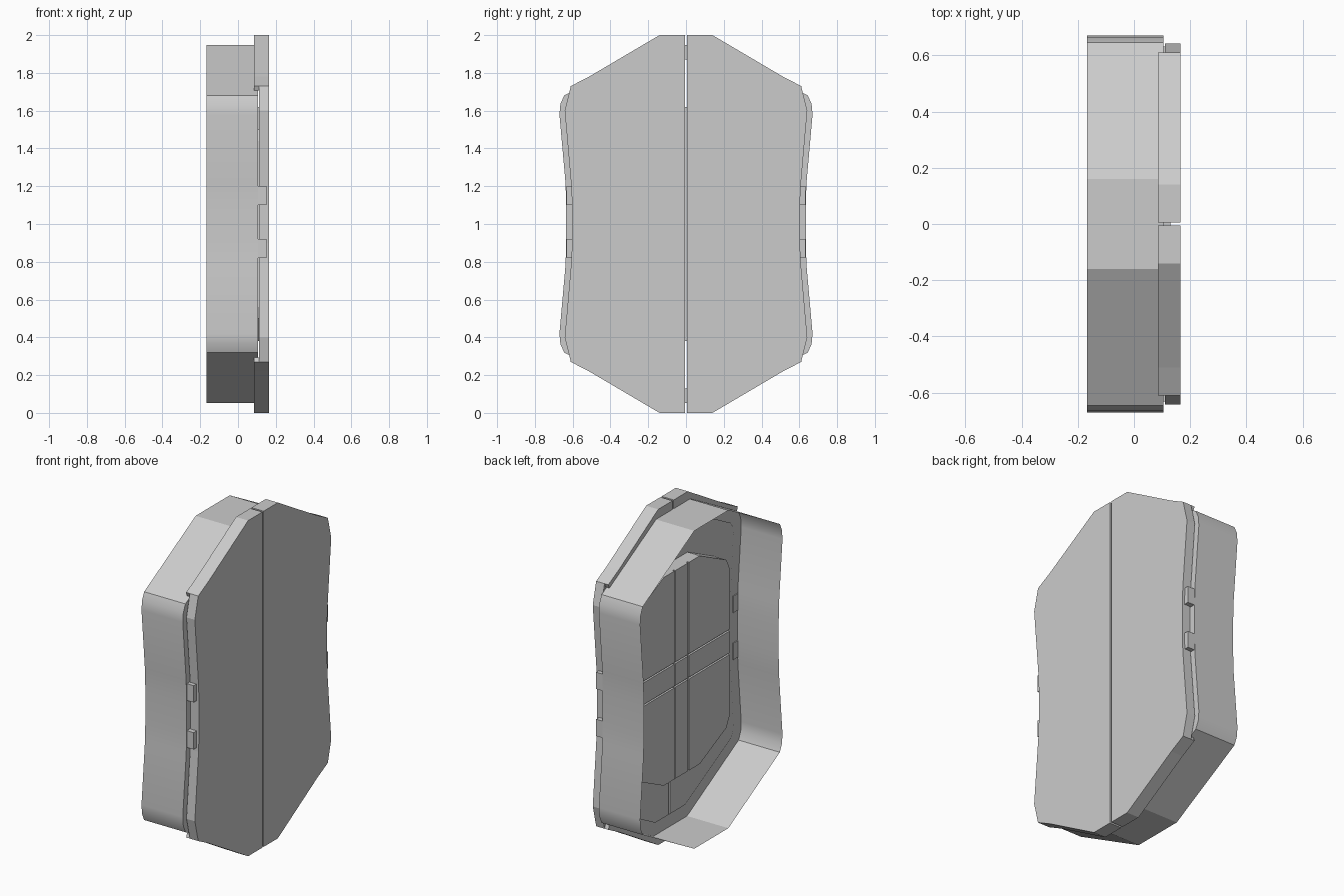
import bpy, bmesh

if "Cube" in bpy.data.objects:
    bpy.data.objects.remove(bpy.data.objects["Cube"])

def finish(name, bm, smooth=True):
    bmesh.ops.recalc_face_normals(bm, faces=bm.faces)
    me = bpy.data.meshes.new(name)
    bm.to_mesh(me)
    bm.free()
    ob = bpy.data.objects.new(name, me)
    bpy.context.collection.objects.link(ob)
    if smooth:
        bpy.ops.object.select_all(action='DESELECT')
        ob.select_set(True)
        bpy.context.view_layer.objects.active = ob
        bpy.ops.object.shade_smooth_by_angle(angle=0.4)
    return ob

def prism(bm, pts, x0, x1):
    """Solid slab with a (y, z) outline between two x depths."""
    a = [bm.verts.new((x0, y, z)) for y, z in pts]
    b = [bm.verts.new((x1, y, z)) for y, z in pts]
    bm.faces.new(a)
    bm.faces.new(b[::-1])
    n = len(pts)
    for i in range(n):
        j = (i + 1) % n
        bm.faces.new((a[i], a[j], b[j], b[i]))

def flip_z(pts):
    return [(y, 2 - z) for y, z in pts]

def full(quarter):
    """Closed outline from an upper +y quarter profile running top to waist."""
    half = quarter + flip_z(quarter)[::-1]
    return half + [(-y, z) for y, z in half[::-1]]

BACK, FRONT = -0.167, 0.165

# Frame: open-backed tunnel with a front flange around the door
frame_q = [(0.16, 1.947), (0.645, 1.68), (0.665, 1.635), (0.67, 1.58),
           (0.638, 1.22), (0.634, 1.1)]
flange_q = [(0.14, 1.87), (0.57, 1.64), (0.59, 1.61), (0.595, 1.57),
            (0.57, 1.22), (0.568, 1.1)]
bm = bmesh.new()
rings = [[bm.verts.new((x, y, z)) for y, z in full(q)]
         for q, x in ((frame_q, BACK), (frame_q, 0.105), (flange_q, 0.105))]
for a, b in zip(rings, rings[1:]):
    for i in range(len(a)):
        j = (i + 1) % len(a)
        bm.faces.new((a[i], a[j], b[j], b[i]))
finish("frame", bm)

# Door leaves with overlapping lips at top and bottom
GAP = 0.006
door_q = [(0.14, 2.0), (0.51, 1.782), (0.61, 1.73), (0.642, 1.6),
          (0.607, 1.2), (0.603, 1.1)]
leaf = [(GAP, 2.0)] + door_q + flip_z(door_q)[::-1] + [(GAP, 0.0)]
lip = [(GAP, 1.948), (GAP, 2.0)] + door_q[:3] + [(0.6, 1.706), (0.16, 1.948)]
for side, label in ((1, "left"), (-1, "right")):
    bm = bmesh.new()
    prism(bm, [(side * y, z) for y, z in leaf], 0.11, FRONT)
    for pts in (lip, flip_z(lip)):
        prism(bm, [(side * y, z) for y, z in pts], 0.085, 0.11)
    finish("door_leaf_" + label, bm, False)

    # Small hinge blocks on the door edge
    bm = bmesh.new()
    for z in (0.82, 1.1):
        y0, y1 = side * 0.59, side * 0.632
        prism(bm, [(y0, z), (y1, z), (y1, z + 0.1), (y0, z + 0.1)], 0.1, 0.15)
    finish("hinge_blocks_" + label, bm, False)

# Inner panel: octagonal plate with a grid of narrow grooves
panel_q = [(0.17, 1.62), (0.42, 1.5), (0.45, 1.44)]
bm = bmesh.new()
prism(bm, full(panel_q), 0.04, 0.13)
finish("inner_panel", bm, False)

def clip(bm, co, no):
    cut = bmesh.ops.bisect_plane(bm, geom=bm.verts[:] + bm.edges[:] + bm.faces[:],
                                 plane_co=co, plane_no=no, clear_outer=True)
    edges = [e for e in cut["geom_cut"] if isinstance(e, bmesh.types.BMEdge)]
    if edges:
        bmesh.ops.contextual_create(bm, geom=edges)

G = 0.005
y_cells = [(-0.6, -0.065), (-0.065, 0.065), (0.065, 0.6)]
z_cells = [(0.2, 0.93), (0.93, 1.07), (1.07, 1.8)]
for i, (y0, y1) in enumerate(y_cells):
    for k, (z0, z1) in enumerate(z_cells):
        bm = bmesh.new()
        prism(bm, full(panel_q), 0.028, 0.04)
        clip(bm, (0, y0 + G, 0), (0, -1, 0))
        clip(bm, (0, y1 - G, 0), (0, 1, 0))
        clip(bm, (0, 0, z0 + G), (0, 0, -1))
        clip(bm, (0, 0, z1 - G), (0, 0, 1))
        finish(f"panel_tile_{i}_{k}", bm, False)
